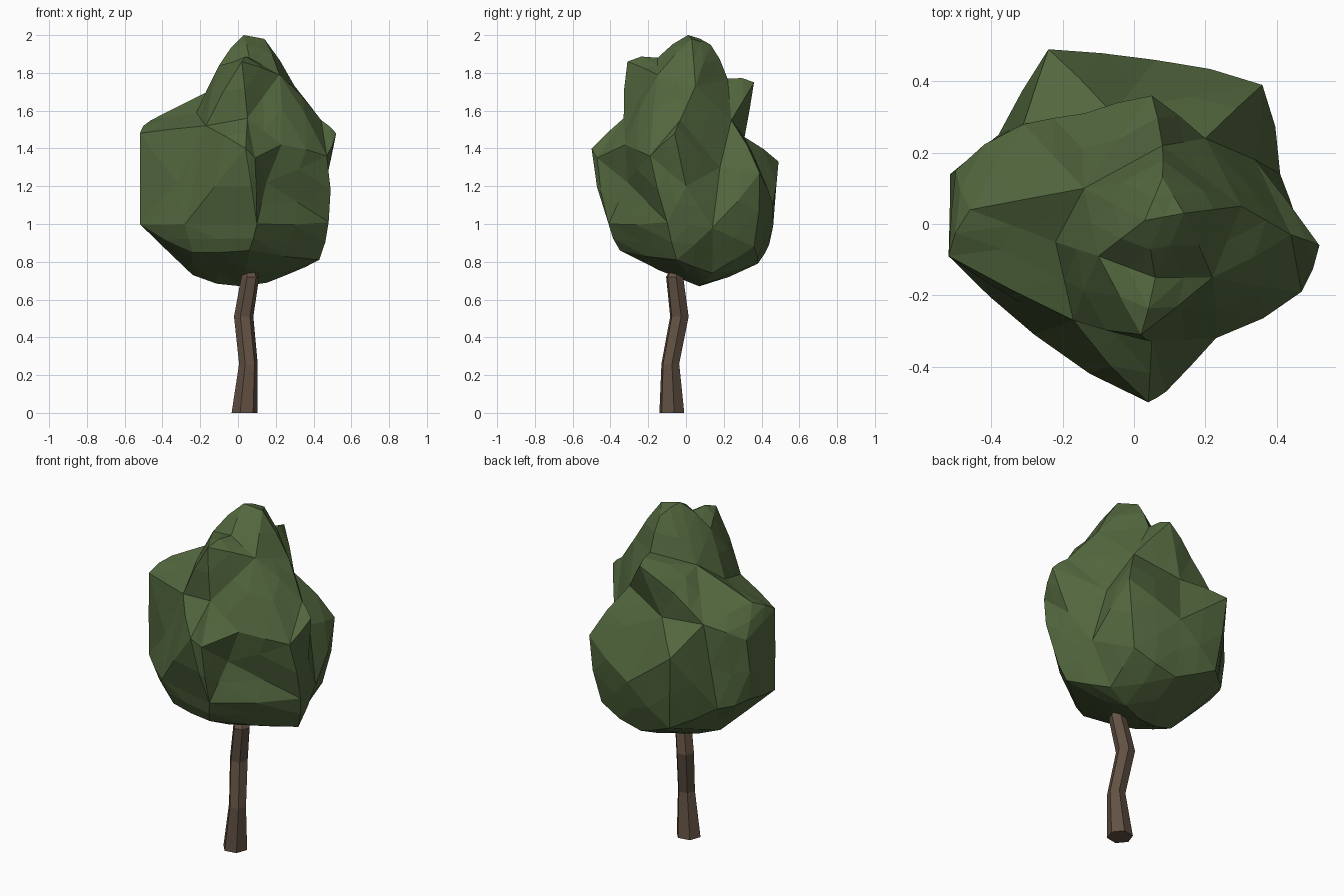
import bpy, bmesh, math, random
from mathutils import Vector

if "Cube" in bpy.data.objects:
    bpy.data.objects.remove(bpy.data.objects["Cube"])

random.seed(4)


def material(name, rgb):
    m = bpy.data.materials.new(name)
    m.diffuse_color = (*rgb, 1)
    m.use_nodes = True
    m.node_tree.nodes["Principled BSDF"].inputs["Base Color"].default_value = m.diffuse_color
    return m


def add_object(name, bm, mat):
    bmesh.ops.recalc_face_normals(bm, faces=bm.faces)
    me = bpy.data.meshes.new(name)
    bm.to_mesh(me)
    bm.free()
    me.materials.append(mat)
    ob = bpy.data.objects.new(name, me)
    bpy.context.collection.objects.link(ob)
    return ob


leaf = material("leaf green", (0.085, 0.135, 0.048))
bark = material("bark brown", (0.122, 0.082, 0.056))

# Foliage: main corners of the crown, from the tip down
corners = [
    (.03, .01, 2.0), (.14, .03, 1.98), (.08, .13, 1.95), (-.10, -.09, 1.84),
    (.02, -.31, 1.86), (.22, -.15, 1.79), (.30, .05, 1.73), (.05, .36, 1.75),
    (.08, .22, 1.77), (-.14, .10, 1.71), (.05, -.33, 1.56), (-.22, -.05, 1.59),
    (.20, .24, 1.55), (.06, -.15, 1.88),
    (-.46, .04, 1.55), (-.52, -.09, 1.48), (-.31, .28, 1.47), (-.14, .31, 1.62),
    (-.06, .31, 1.46), (.44, -.03, 1.55), (.52, -.06, 1.48), (.23, -.32, 1.42),
    (.04, -.50, 1.40), (.09, -.47, 1.35), (-.17, -.27, 1.52), (-.32, -.22, 1.22),
    (-.28, -.31, 1.00),
    (-.24, .49, 1.33), (.36, .39, 1.27), (.34, .18, 1.30),
    (.46, 0, 1.20), (.47, -.19, 1.36), (-.50, .15, 1.38),
    (-.52, -.09, 1.00), (-.50, .12, 1.02), (.48, -.10, 1.01), (.41, .14, .98),
    (.06, .46, 1.10), (.10, -.41, 1.00), (.15, -.31, 1.22), (-.24, -.26, .85),
    (-.38, .25, .98), (-.20, .44, .89), (.30, .36, .88), (.43, -.05, .81),
    (.06, -.35, .86), (-.24, .02, .73), (.02, .07, .67), (.28, .14, .74),
    (.03, .38, .79),
]
# Project onto a sphere, skin with a hull, then move back to true positions
centre = Vector((.02, 0, 1.3))
bm = bmesh.new()
true_pos = {}
for c in corners:
    d = Vector(c) - centre
    v = bm.verts.new(Vector((d.x / .5, d.y / .5, d.z / .65)).normalized())
    true_pos[v] = Vector(c)
bmesh.ops.convex_hull(bm, input=list(bm.verts))
for v, p in true_pos.items():
    v.co = p
bmesh.ops.recalc_face_normals(bm, faces=bm.faces)


def key(p):
    return tuple(round(c, 3) for c in p)


# Break every facet up: ridges bulge slightly, valleys stay put
ridges = {key((e.verts[0].co + e.verts[1].co) / 2) for e in bm.edges if e.is_convex}
bmesh.ops.subdivide_edges(bm, edges=list(bm.edges), cuts=1, use_grid_fill=True)
for v in bm.verts:
    if v not in true_pos and key(v.co) in ridges:
        v.co += (v.co - centre).normalized() * random.uniform(0, .018)
        v.co.x = max(-.52, min(.52, v.co.x))
        v.co.z = min(1.99, v.co.z)
bmesh.ops.triangulate(bm, faces=list(bm.faces))
add_object("foliage", bm, leaf)

# Trunk: six-sided tube along a crooked path (x, y, z, radius)
path = [(.035, -.075, 0, .070), (.055, -.083, .26, .050), (.03, -.035, .51, .052),
        (.065, -.06, .72, .048), (.05, -.04, .78, .035)]
bm = bmesh.new()
rings = []
for x, y, z, r in path:
    angles = [math.radians(60 * i + 10) for i in range(6)]
    rings.append([bm.verts.new((x + r * math.cos(a), y + r * math.sin(a), z)) for a in angles])
for lo, hi in zip(rings, rings[1:]):
    for i in range(6):
        j = (i + 1) % 6
        bm.faces.new((lo[i], lo[j], hi[j], hi[i]))
bm.faces.new(rings[0][::-1])
bm.faces.new(rings[-1])
add_object("trunk", bm, bark)
